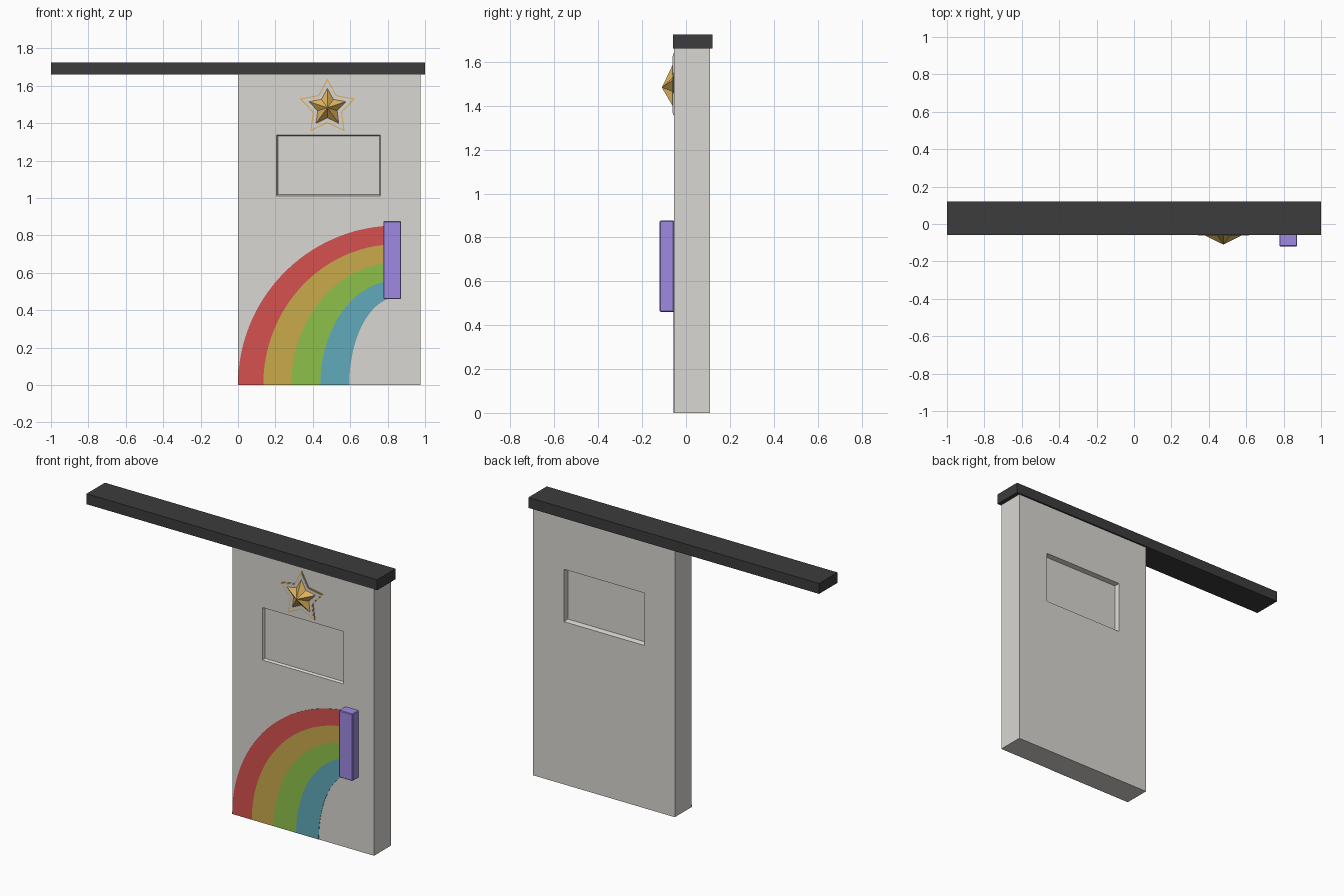
import bpy
import bmesh
import math
from mathutils import Vector

default_cube = bpy.data.objects.get("Cube")
if default_cube:
    bpy.data.objects.remove(default_cube, do_unlink=True)

FRONT, BACK = -0.055, 0.11


def make_material(name, red, green, blue):
    """Material from display colour channels, stored as linear values."""
    colour = tuple((c / 255) ** 2.2 for c in (red, green, blue)) + (1.0,)
    material = bpy.data.materials.new(name)
    material.use_nodes = True
    material.diffuse_color = colour
    shader = material.node_tree.nodes["Principled BSDF"]
    shader.inputs["Base Color"].default_value = colour
    shader.inputs["Roughness"].default_value = 0.8
    return material


grey = make_material("warm grey", 216, 214, 209)
charcoal = make_material("charcoal", 62, 62, 62)
gold = make_material("gold", 222, 178, 95)
purple = make_material("purple", 157, 136, 225)
red = make_material("red", 212, 82, 80)
yellow = make_material("yellow", 200, 168, 76)
green = make_material("green", 140, 192, 76)
blue = make_material("blue", 96, 168, 185)


def finish(name, bm, material):
    """Turn a bmesh into a named, shaded object."""
    bmesh.ops.recalc_face_normals(bm, faces=bm.faces)
    mesh = bpy.data.meshes.new(name)
    bm.to_mesh(mesh)
    bm.free()
    mesh.materials.append(material)
    obj = bpy.data.objects.new(name, mesh)
    bpy.context.collection.objects.link(obj)
    bpy.ops.object.select_all(action="DESELECT")
    obj.select_set(True)
    bpy.context.view_layer.objects.active = obj
    bpy.ops.object.shade_smooth_by_angle(angle=math.radians(30))
    return obj


def box_bmesh(low, high):
    """Box between two opposite corners."""
    low, high = Vector(low), Vector(high)
    bm = bmesh.new()
    bmesh.ops.create_cube(bm, size=1)
    bmesh.ops.scale(bm, vec=high - low, verts=bm.verts)
    bmesh.ops.translate(bm, vec=(low + high) / 2, verts=bm.verts)
    return bm


def make_plate(name, outline, thickness, material):
    """Thin plate lying on the front of the door."""
    bm = bmesh.new()
    face = bm.faces.new([bm.verts.new((x, FRONT, z)) for x, z in outline])
    result = bmesh.ops.extrude_face_region(bm, geom=[face], use_keep_orig=True)
    moved = [v for v in result["geom"] if isinstance(v, bmesh.types.BMVert)]
    bmesh.ops.translate(bm, vec=(0, -thickness, 0), verts=moved)
    return finish(name, bm, material)


def star_outline(radius, centre_x=0.478, centre_z=1.483):
    """Five-pointed star, first tip up."""
    points = []
    for i in range(10):
        r = radius if i % 2 == 0 else radius * 0.53
        a = math.pi / 2 + i * math.pi / 5
        points.append((centre_x + r * math.cos(a), centre_z + r * math.sin(a)))
    return points


def arch(width, height, centre_x=0.85, end_x=0.82, steps=32):
    """Quarter ellipse rising from the floor to behind the handle."""
    stop = math.acos((end_x - centre_x) / width)
    angles = [math.pi + (stop - math.pi) * i / steps for i in range(steps + 1)]
    return [(centre_x + width * math.cos(a), height * math.sin(a)) for a in angles]


# Door slab with a shallow recessed panel on each side
door = box_bmesh((0, FRONT, 0), (0.975, BACK, 1.66))
for point, normal in (((0.207, 0, 0), (1, 0, 0)), ((0.763, 0, 0), (1, 0, 0)),
                      ((0, 0, 1.012), (0, 0, 1)), ((0, 0, 1.338), (0, 0, 1))):
    bmesh.ops.bisect_plane(door, geom=door.verts[:] + door.edges[:] + door.faces[:],
                           plane_co=point, plane_no=normal)
door.normal_update()
for side, depth in ((-1, 0.015), (1, 0.03)):
    panel = [f for f in door.faces if f.normal.y * side > 0.9
             and (f.calc_center_median().xz - Vector((0.485, 1.175))).length < 0.05]
    bmesh.ops.inset_individual(door, faces=panel, thickness=0.009, depth=-depth)
finish("door", door, grey)

# Overhead sliding rail
finish("top_rail", box_bmesh((-1, -0.06, 1.66), (1, 0.12, 1.725)), charcoal)

# Handle with slightly eased edges
handle = box_bmesh((0.777, -0.12, 0.46), (0.872, FRONT, 0.877))
bmesh.ops.bevel(handle, geom=handle.edges[:], offset=0.004, segments=1, affect="EDGES")
finish("handle", handle, purple)

# Rainbow bands, from the outside in
sizes = [(0.85, 0.853), (0.715, 0.753), (0.565, 0.655), (0.41, 0.56), (0.255, 0.468)]
for i, (label, material) in enumerate((("red", red), ("yellow", yellow),
                                       ("green", green), ("blue", blue))):
    outline = arch(*sizes[i]) + arch(*sizes[i + 1])[::-1]
    make_plate("rainbow_band_" + label, outline, 0.002, material)

# Star: gold rim, pale border and raised faceted centre
make_plate("star_rim", star_outline(0.156), 0.004, gold)
make_plate("star_border", star_outline(0.144), 0.006, grey)
star = bmesh.new()
ring = [star.verts.new((x, FRONT, z)) for x, z in star_outline(0.116)]
apex = star.verts.new((0.478, -0.11, 1.483))
star.faces.new(ring)
for i, vert in enumerate(ring):
    star.faces.new((vert, ring[(i + 1) % len(ring)], apex))
finish("star_centre", star, gold)
